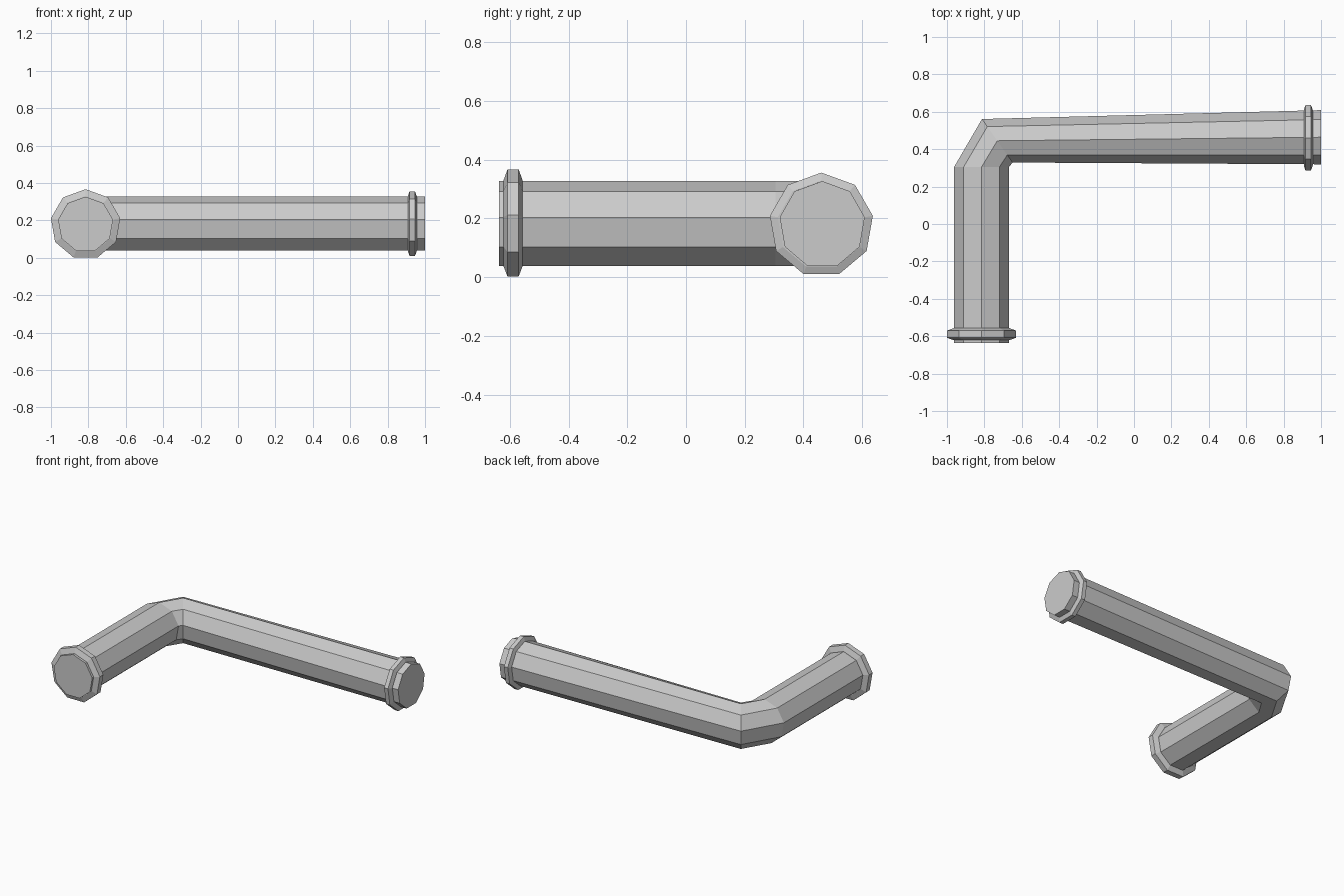
import bpy, bmesh
from math import sin, cos, pi
from mathutils import Vector

if "Cube" in bpy.data.objects:
    bpy.data.objects.remove(bpy.data.objects["Cube"])

SIDES = 9


def loft(name, rings):
    """Skin nine-sided rings; each ring is (centre, sideways radius vector, vertical radius)."""
    bm = bmesh.new()
    loops = []
    for centre, side, height in rings:
        c, s = Vector(centre), Vector(side)
        loops.append([bm.verts.new(c + s * sin(2 * pi * i / SIDES)
                                   + Vector((0, 0, height * cos(2 * pi * i / SIDES))))
                      for i in range(SIDES)])
    for a, b in zip(loops, loops[1:]):
        for i in range(SIDES):
            j = (i + 1) % SIDES
            bm.faces.new((a[i], a[j], b[j], b[i]))
    bm.faces.new(loops[0])
    bm.faces.new(loops[-1])
    bmesh.ops.recalc_face_normals(bm, faces=bm.faces)
    mesh = bpy.data.meshes.new(name)
    bm.to_mesh(mesh)
    bm.free()
    obj = bpy.data.objects.new(name, mesh)
    bpy.context.collection.objects.link(obj)
    return obj


Z = 0.178
R = 0.149

# bent pipe: straight run, mitred elbow, long run
loft("pipe", [
    ((-0.815, -0.637, Z), (R, 0, 0), R),
    ((-0.815, 0.305, Z), (R, 0, 0), R),
    ((-0.731, 0.445, Z), (0.083, -0.118, 0), R),
    ((1.0, 0.464, Z), (0, -0.147, 0), R),
])

# chamfered collar near the front end
loft("front_collar", [((-0.815, y, Z + 0.001), (r, 0, 0), r) for y, r in
                      ((-0.621, 0.152), (-0.608, 0.188), (-0.570, 0.188), (-0.557, 0.152))])

# chamfered collar near the right end
loft("right_collar", [((x, 0.461, Z), (0, -r, 0), r) for x, r in
                      ((0.908, 0.151), (0.917, 0.178), (0.946, 0.178), (0.956, 0.151))])
